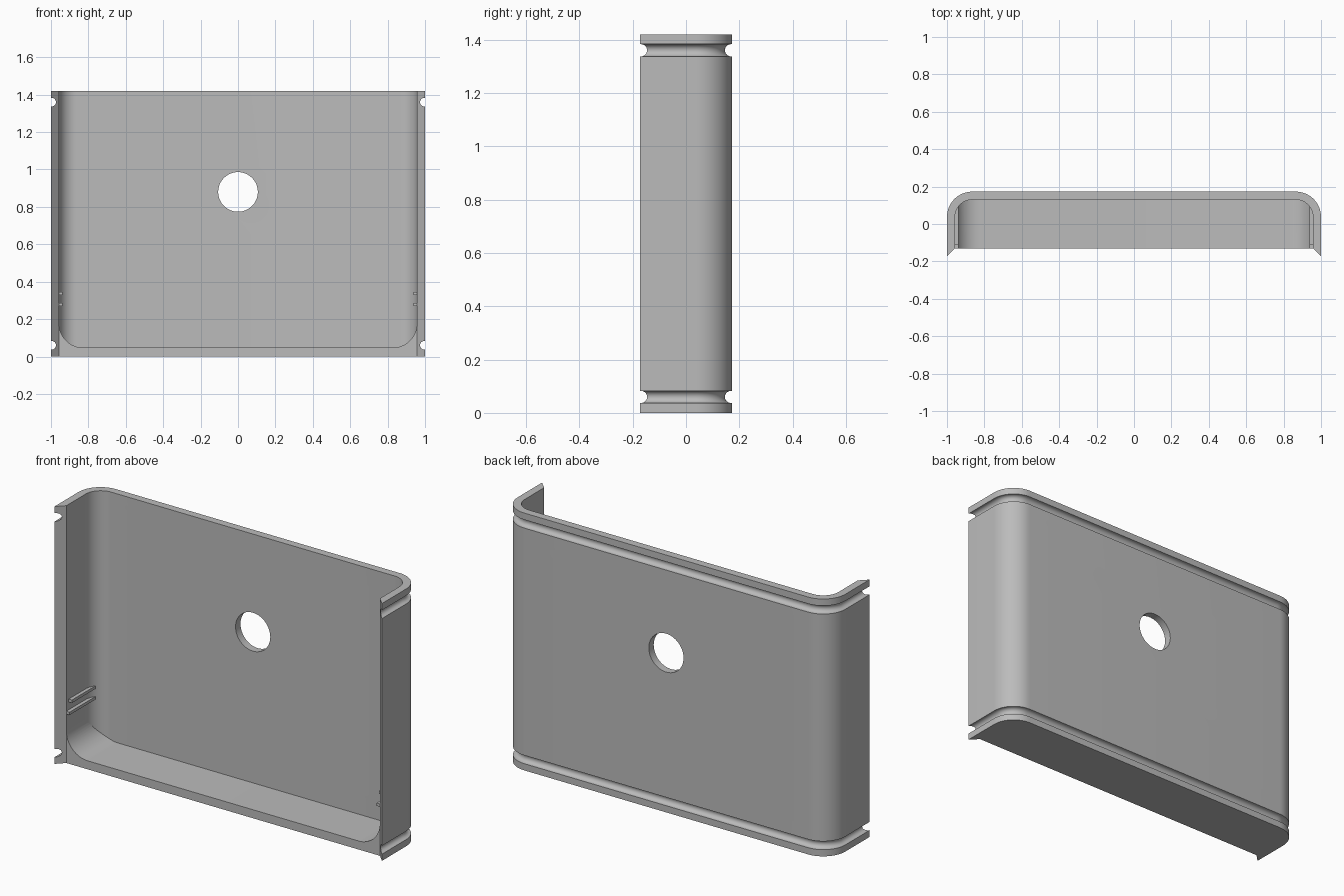
import bpy, bmesh
from math import sin, cos, pi, radians

cube = bpy.data.objects.get("Cube")
if cube:
    bpy.data.objects.remove(cube)

HALF_W, HALF_D, HEIGHT = 1.0, 0.173, 1.42
WALL, RADIUS, FLOOR, FILLET = 0.043, 0.135, 0.047, 0.13
INNER = HALF_W - WALL
FRONT = -HALF_D + WALL

grey = bpy.data.materials.new("plain grey")
grey.use_nodes = True
grey.diffuse_color = (0.5, 0.5, 0.5, 1)
grey.node_tree.nodes["Principled BSDF"].inputs["Base Color"].default_value = (0.5, 0.5, 0.5, 1)


def arc(cx, cy, r, start, end, n):
    return [(cx + r * cos(start + (end - start) * i / n),
             cy + r * sin(start + (end - start) * i / n)) for i in range(n + 1)]


def make(name, bm):
    bmesh.ops.recalc_face_normals(bm, faces=bm.faces)
    mesh = bpy.data.meshes.new(name)
    bm.to_mesh(mesh)
    bm.free()
    mesh.materials.append(grey)
    ob = bpy.data.objects.new(name, mesh)
    bpy.context.collection.objects.link(ob)
    return ob


def prism(name, outline, place, lo, hi):
    """Extrude a 2D outline from lo to hi; place maps (u, v, w) to x, y, z."""
    bm = bmesh.new()
    rings = [[bm.verts.new(place(u, v, w)) for u, v in outline] for w in (lo, hi)]
    bm.faces.new(rings[0])
    bm.faces.new(rings[1])
    for i in range(len(outline)):
        j = (i + 1) % len(outline)
        bm.faces.new((rings[0][i], rings[0][j], rings[1][j], rings[1][i]))
    return make(name, bm)


def boolean(ob, cutter, operation):
    mod = ob.modifiers.new("cut", "BOOLEAN")
    mod.object, mod.operation, mod.solver = cutter, operation, "EXACT"
    mesh = bpy.data.meshes.new_from_object(
        ob.evaluated_get(bpy.context.evaluated_depsgraph_get()))
    ob.modifiers.clear()
    ob.data = mesh
    bpy.data.objects.remove(cutter)


def along_y(u, v, w):
    return (u, w, v)


def along_z(u, v, w):
    return (u, v, w)


def plan_path(inset):
    """U-shaped plan line, with mitred tips, at a distance inside the outer face."""
    cx, cy, r = HALF_W - RADIUS, HALF_D - RADIUS, RADIUS - inset
    tip = -HALF_D + inset
    return ([(HALF_W - inset, tip)] + arc(cx, cy, r, 0, pi / 2, 16)
            + arc(-cx, cy, r, pi / 2, pi, 16) + [(-HALF_W + inset, tip)])


# Wall section (inset, height) with a round groove near each end
def groove(z):
    return [(0.0, z - 0.023)] + arc(0.004, z, 0.023, -pi / 2, pi / 2, 12) + [(0.0, z + 0.023)]


section = ([(0, 0)] + groove(0.06) + groove(HEIGHT - 0.06)
           + [(0, HEIGHT), (WALL, HEIGHT), (WALL, 0)])

# Wrapped wall: the section swept round the plan
bm = bmesh.new()
columns = [[bm.verts.new((x, y, z)) for x, y in plan_path(d)] for d, z in section]
for k, col in enumerate(columns):
    nxt = columns[(k + 1) % len(columns)]
    for i in range(len(col) - 1):
        bm.faces.new((col[i], col[i + 1], nxt[i + 1], nxt[i]))
for end in (0, -1):
    bm.faces.new([col[end] for col in columns])
wall = make("wrapped_wall", bm)

# Round hole through the back
boolean(wall, prism("hole_cutter", arc(0, 0.88, 0.106, 0, 2 * pi, 64)[:-1],
                    along_y, 0, 0.4), "DIFFERENCE")

# Floor with filleted side corners, trimmed to the inside of the wall
e = INNER + 0.02
c, top = INNER - FILLET, FLOOR + FILLET
outline = ([(-e, 0), (e, 0), (e, top)] + arc(c, top, FILLET, 0, -pi / 2, 16)
           + arc(-c, top, FILLET, -pi / 2, -pi, 16) + [(-e, top)])
floor = prism("floor", outline, along_y, FRONT, 0.2)
boolean(floor, prism("floor_trim", plan_path(WALL - 0.002), along_z, -0.1, 0.5), "INTERSECT")

# Pair of guide ribs inside each side
ribs = []
for side, label in ((1, "left"), (-1, "right")):
    for z, start, level in ((0.278, FRONT, "lower"), (0.337, -0.11, "upper")):
        a, b = side * (INNER - 0.02), side * (INNER + 0.005)
        rect = [(a, z - 0.008), (b, z - 0.008), (b, z + 0.008), (a, z + 0.008)]
        ribs.append(prism(f"{level}_{label}_rib", rect, along_y, start, 0.105))

# Smooth curves, crisp edges
bpy.ops.object.select_all(action="DESELECT")
for ob in (wall, floor):
    ob.select_set(True)
bpy.context.view_layer.objects.active = wall
bpy.ops.object.shade_smooth_by_angle(angle=radians(30))
